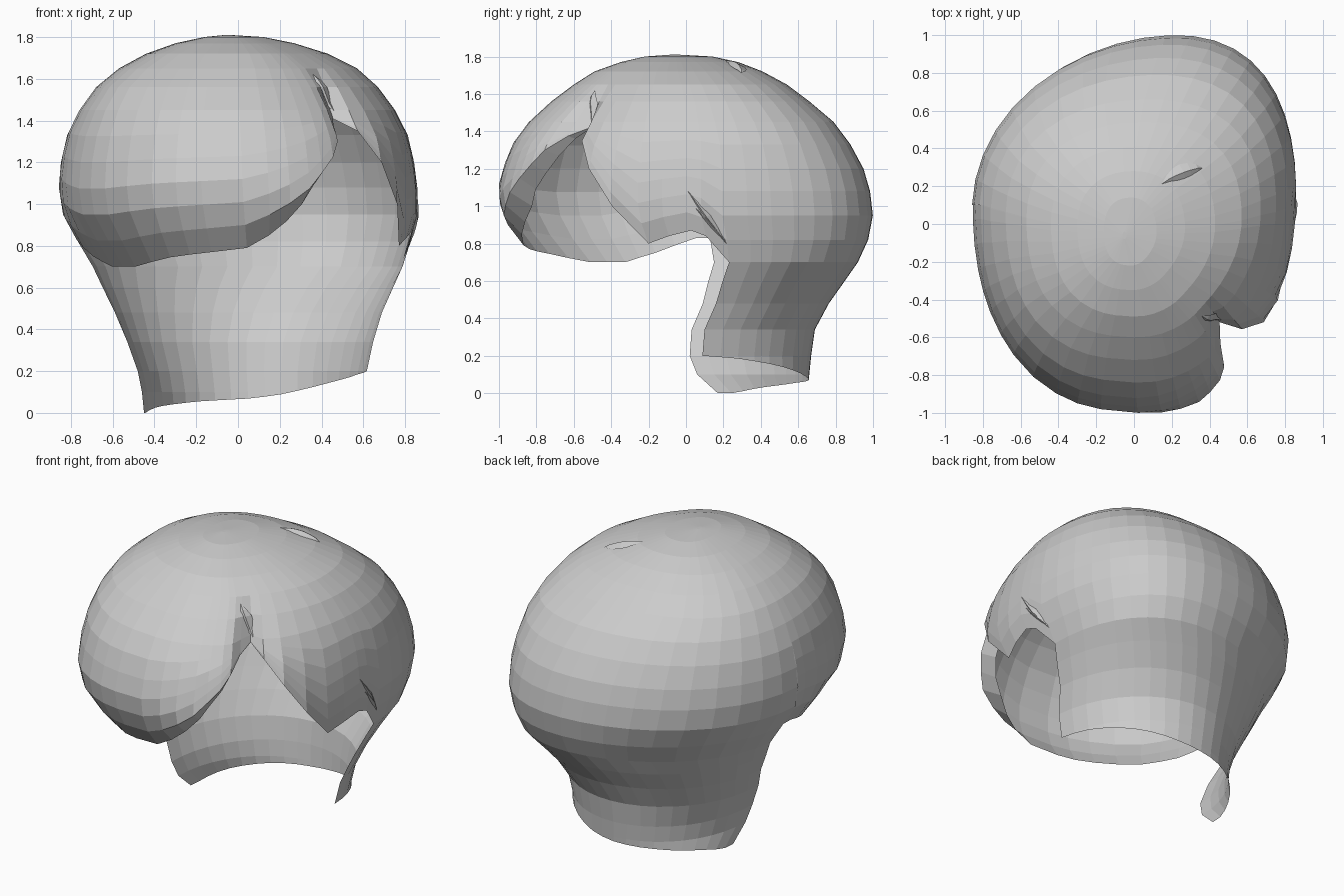
import bpy, bmesh, math
from mathutils import Vector

if "Cube" in bpy.data.objects:
    bpy.data.objects.remove(bpy.data.objects["Cube"])

mat = bpy.data.materials.new("light_grey")
mat.diffuse_color = (0.6, 0.6, 0.6, 1)
mat.use_nodes = True
mat.node_tree.nodes["Principled BSDF"].inputs["Base Color"].default_value = mat.diffuse_color

# Horizontal sections: z, left x, right x, front y, back y, y of widest point
RINGS = [
    (1.81, -.06, -.04, -.08, -.04, -.06),
    (1.80, -.16, .12, -.22, .14, -.04),
    (1.77, -.30, .27, -.35, .28, -.02),
    (1.72, -.44, .43, -.49, .41, 0),
    (1.65, -.57, .57, -.60, .54, .03),
    (1.56, -.68, .67, -.72, .66, .06),
    (1.45, -.76, .75, -.84, .79, .08),
    (1.33, -.82, .81, -.93, .88, .1),
    (1.20, -.85, .84, -.98, .95, .1),
    (1.08, -.86, .855, -1.01, .985, .1),
    (.95, -.84, .855, -.98, 1.0, .1),
    (.82, -.77, .82, -.91, .975, .13),
    (.70, -.70, .78, -.80, .92, .15),
    (.60, -.65, .74, -.75, .85, .12),
    (.48, -.59, .69, -.7, .765, .09),
    (.34, -.53, .65, -.6, .69, .03),
    (.20, -.48, .62, -.6, .67, .02),
    (.10, -.46, .61, -.6, .66, .06),
    (0, -.45, .60, -.6, .65, .17),
]

# Hem height around the head: angle in degrees (0 right, 90 back, 180 left), z
HEM = [(-181, .83), (-180.8, .83), (-176, .83), (-162, .75), (-150, .70), (-136, .70),
       (-118, .745), (-103, .77), (-92, .79), (-80, .88), (-70, 1.0), (-60, 1.18),
       (-52, 1.36), (-47, 1.41), (-42, 1.35), (-35, 1.2), (-27, 1.0), (-19, .80),
       (-12, .84), (-5, .87), (-1, .84), (0, .2), (20, .19), (45, .15),
       (75, .09), (90, .07), (120, .055), (150, .03), (170, 0), (180, 0)]


def clamp(v):
    return max(0, min(1, v))


def lerp_table(table, x):
    for p, q in zip(table, table[1:]):
        if p[0] <= x <= q[0]:
            return p[1] + (q[1] - p[1]) * (x - p[0]) / (q[0] - p[0])
    return table[-1][1]


def section(z):
    z = max(0, min(1.81, z))
    for p, q in zip(RINGS, RINGS[1:]):
        if q[0] <= z <= p[0]:
            t = (p[0] - z) / (p[0] - q[0])
            return [a + (b - a) * t for a, b in zip(p, q)]


def surface(deg, z, push=0.0):
    """Point on the hair volume at an angle and height."""
    z, x0, x1, y0, y1, cy = section(z)
    a = math.radians(deg)
    c, s = math.cos(a), math.sin(a)
    # parting dent between the fringe and the right side
    k = 1 - .12 * math.exp(-((deg + 48) / 5) ** 2) * clamp((1.65 - z) / .2) + push
    # fuller left corners, fuller crown at the back, flatter at the front right
    corner, high = math.sin(2 * a) ** 2, clamp((z - 1.3) / .25)
    if c < 0:
        k += corner * (.03 * clamp((z - .7) / .25) + .03 * high)
    else:
        k += corner * high * (.03 if s > 0 else -.03)
    x = (x0 + x1) / 2 + (x1 - x0) / 2 * c * k
    y = cy + ((y1 - cy) if s > 0 else (cy - y0)) * s * k
    if y > 0:
        x += .22 * y * y * clamp((z - .3) / .4)   # back leans to the right
    else:
        # fringe sweeps to the right
        x += .06 * y * y * clamp((c + .35) / .35) * clamp((-48 - deg) / 10)
    return Vector((x, y, z))


def add_object(name, bm):
    me = bpy.data.meshes.new(name)
    bm.to_mesh(me)
    bm.free()
    me.materials.append(mat)
    ob = bpy.data.objects.new(name, me)
    bpy.context.collection.objects.link(ob)
    return ob


# Hair shell: vertical columns ending at the hem
angles = [-180.5, -176, -169, -162, -156, -150, -143, -136, -127, -118, -110, -103, -92,
          -84, -77, -70, -65, -60, -56, -52, -47, -42, -35, -27, -19, -12, -5, -1]
angles += [6 + i * 8.7 for i in range(21)]
bm = bmesh.new()
cols = []
for a in angles:
    hem = lerp_table(HEM, a)
    # lower edge of the fringe turns under
    curl = -.1 * clamp((hem - .76) / .22) * clamp((-46 - a) / 10) if a > -130 else 0
    col = []
    for j, r in enumerate(RINGS):
        if a < 0 and j > 6:          # front rows follow the hem line
            z = 1.45 + (hem - 1.45) * min(1, (j - 6) / 6)
            done = j > 12
            push = curl if j == 12 else 0
        else:
            z, push = max(r[0], hem), 0
            done = bool(col) and z > col[-1].co.z - .004
        col.append(col[-1] if done else bm.verts.new(surface(a, z, push)))
    cols.append(col)

for i, col in enumerate(cols):
    nxt = cols[(i + 1) % len(cols)]
    step = abs(col[-1].co.z - nxt[-1].co.z) > .4
    for j in range(len(RINGS) - 1):
        if step and (col[j] is col[j + 1] or nxt[j] is nxt[j + 1]):
            continue
        loop = list(dict.fromkeys([col[j], col[j + 1], nxt[j + 1], nxt[j]]))
        if len(loop) > 2:
            bm.faces.new(loop)
bm.faces.new([c[0] for c in reversed(cols)])
bmesh.ops.recalc_face_normals(bm, faces=bm.faces)
add_object("hair_shell", bm)


def lock(name, path, width, lift):
    """Tapered loose strand: edges on the surface, ridge lifted."""
    bm = bmesh.new()
    rows = []
    n = len(path) - 1
    for i, p in enumerate(path):
        w = math.sin(math.pi * i / n)
        q = path[min(i + 1, n)] - path[max(i - 1, 0)]
        out = Vector((p.x, p.y - .1, p.z - .9)).normalized()
        side = q.cross(out).normalized()
        rows.append([bm.verts.new(p + out * .003 - side * width * w),
                     bm.verts.new(p + out * (.003 + lift * w)),
                     bm.verts.new(p + out * .003 + side * width * w * .6)])
    for r, s in zip(rows, rows[1:]):
        for k in range(2):
            bm.faces.new((r[k], r[k + 1], s[k + 1], s[k]))
    bmesh.ops.remove_doubles(bm, verts=bm.verts, dist=.002)
    bmesh.ops.recalc_face_normals(bm, faces=bm.faces)
    add_object(name, bm)


# Loose strands above the right ear opening
for k, (a0, a1, z0, z1) in enumerate([(-7, 8, 1.14, .74), (-4, 7, 1.02, .78)]):
    lock(f"ear_strand_{k + 1}",
         [surface(a0 + (a1 - a0) * t / 6, z0 + (z1 - z0) * t / 6, -.015)
          for t in range(7)], .025, .02)

# Crown strand
lock("crown_strand",
     [surface(55 - 13 * t / 6, 1.775 - .065 * t / 6) for t in range(7)], .05, .02)

# Small tuft where the fringe meets the right side
lock("parting_tuft",
     [surface(-53 + 7 * t / 5, 1.62 - .18 * t / 5) for t in range(6)], .04, .015)
